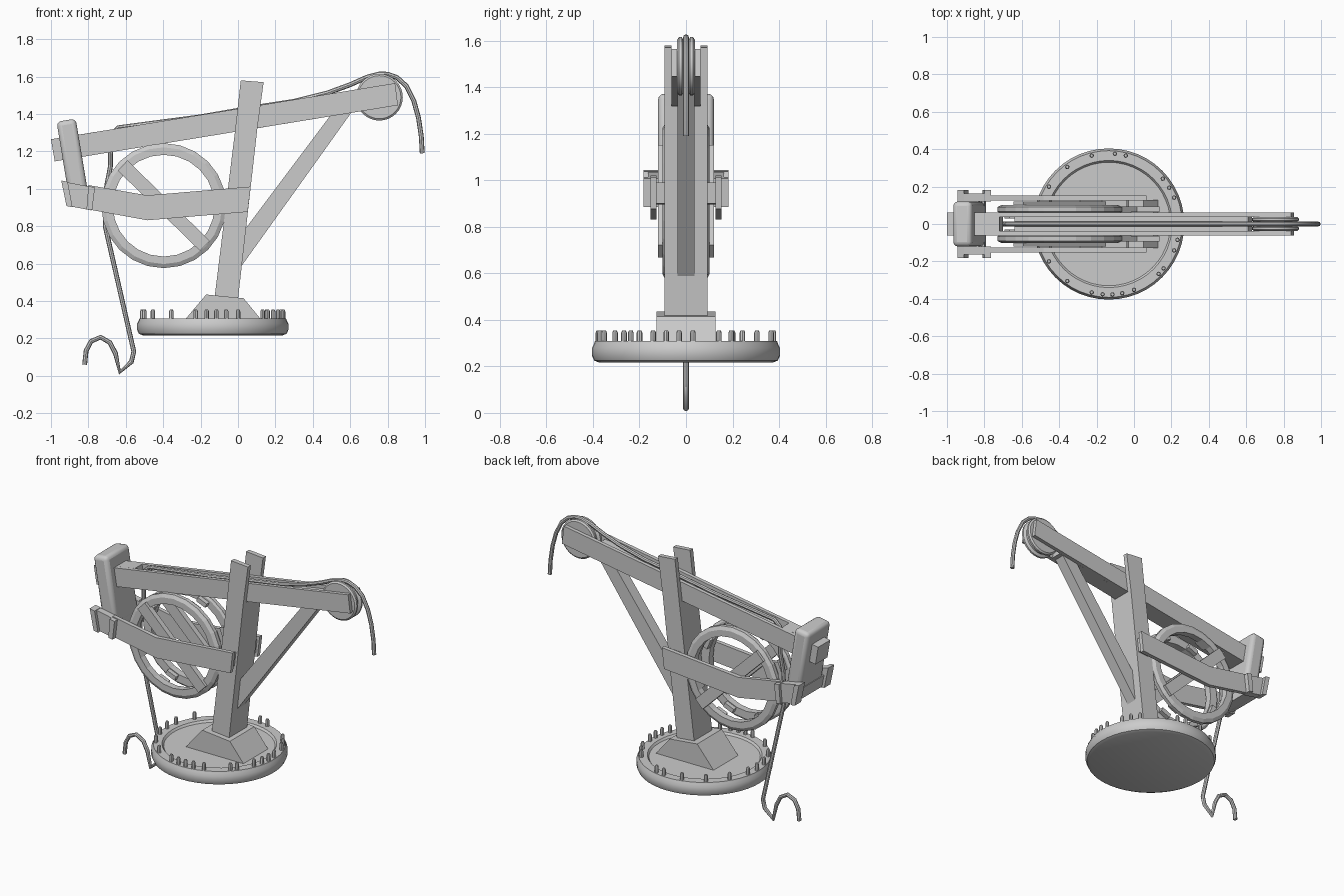
import bpy, bmesh, math
from mathutils import Vector

if "Cube" in bpy.data.objects:
    bpy.data.objects.remove(bpy.data.objects["Cube"])


def finish(name, bm, bevel=0.0, segments=2, smooth=False):
    bmesh.ops.recalc_face_normals(bm, faces=bm.faces)
    me = bpy.data.meshes.new(name)
    bm.to_mesh(me)
    bm.free()
    ob = bpy.data.objects.new(name, me)
    bpy.context.collection.objects.link(ob)
    bpy.ops.object.select_all(action='DESELECT')
    ob.select_set(True)
    bpy.context.view_layer.objects.active = ob
    if bevel:
        m = ob.modifiers.new("bevel", 'BEVEL')
        m.width, m.segments = bevel, segments
    if smooth:
        bpy.ops.object.shade_smooth_by_angle(angle=math.radians(35))
    return ob


def prism(name, pts, y0, y1, both=False, **kw):
    """Extrude an (x, z) outline from y0 to y1, optionally mirrored in y."""
    bm = bmesh.new()
    for s in ((1, -1) if both else (1,)):
        a = [bm.verts.new((x, s * y0, z)) for x, z in pts]
        b = [bm.verts.new((x, s * y1, z)) for x, z in pts]
        bm.faces.new(a)
        bm.faces.new(b)
        for i in range(len(pts)):
            j = (i + 1) % len(pts)
            bm.faces.new((a[i], a[j], b[j], b[i]))
    return finish(name, bm, **kw)


def lathe(name, profile, n, place, closed=False, signs=(1,), **kw):
    """Spin (radius, height) points; place maps (a, b, height) to a position."""
    bm = bmesh.new()
    for s in signs:
        rings = []
        for r, h in profile:
            rings.append([bm.verts.new(place(r * math.cos(2 * math.pi * k / n),
                                             r * math.sin(2 * math.pi * k / n), s * h))
                          for k in range(n)])
        pairs = list(zip(rings, rings[1:])) + ([(rings[-1], rings[0])] if closed else [])
        for p, q in pairs:
            for k in range(n):
                bm.faces.new((p[k], p[(k + 1) % n], q[(k + 1) % n], q[k]))
        if not closed:
            bm.faces.new(rings[0])
            bm.faces.new(rings[-1])
    return finish(name, bm, **kw)


def bar(p, q, w):
    """Outline of a straight bar from p to q of width w in the xz plane."""
    p, q = Vector(p), Vector(q)
    d = (q - p).normalized() * w / 2
    n = Vector((-d.y, d.x))
    return [tuple(v) for v in (p + n, q + n, q - n, p - n)]


# Round base with rim and recessed top
BX = -0.135
lathe("base", [(0.375, 0.217), (0.395, 0.225), (0.404, 0.245), (0.404, 0.28),
               (0.395, 0.298), (0.392, 0.308), (0.34, 0.308), (0.33, 0.295)],
      48, lambda a, b, h: (BX + a, b, h), smooth=True)

# Irregularly spaced pegs around the rim
bm = bmesh.new()
for deg in (104, 85, 76, 40, 31, 22, 4.5, -4.5, -13, -22, -39, -45, -69, -79, -87,
            -95, -104, -126, -148, 148, 126, 168, 180, -166):
    t = math.radians(deg)
    x, y = BX + 0.377 * math.cos(t), 0.377 * math.sin(t)
    rings = [[bm.verts.new((x + r * math.cos(k * math.pi / 4), y + r * math.sin(k * math.pi / 4), z))
              for k in range(8)] for r, z in ((0.012, 0.295), (0.012, 0.345), (0.008, 0.354))]
    for p, q in zip(rings, rings[1:]):
        for k in range(8):
            bm.faces.new((p[k], p[(k + 1) % 8], q[(k + 1) % 8], q[k]))
    bm.faces.new(rings[0])
    bm.faces.new(rings[-1])
finish("base_pegs", bm, smooth=True)

# Pedestal wedge
prism("pedestal", [(-0.29, 0.293), (-0.17, 0.435), (0.03, 0.415), (0.13, 0.293)], -0.127, 0.127)

# Mast: solid lower post and two prongs straddling the boom
prism("mast_post", [(-0.125, 0.42), (0.0, 0.41), (0.103, 1.32), (-0.017, 1.30)], -0.093, 0.093)
prism("mast_prongs", [(-0.017, 1.30), (0.103, 1.32), (0.137, 1.57), (0.015, 1.58)],
      0.063, 0.093, both=True)

# Boom: two planks, solid rear block, recessed filler between
prism("boom_planks", [(-1.0, 1.265), (0.84, 1.565), (0.855, 1.447), (-0.98, 1.147)],
      0.037, 0.062, both=True)
prism("boom_rear_block", [(-1.0, 1.265), (-0.72, 1.311), (-0.70, 1.193), (-0.98, 1.147)], -0.037, 0.037)
prism("boom_filler", [(-0.64, 1.30), (0.61, 1.504), (0.63, 1.41), (-0.62, 1.206)], -0.037, 0.037)

# Diagonal brace
prism("brace", [(0.035, 0.78), (0.50, 1.40), (0.615, 1.42), (0.01, 0.575)], -0.036, 0.036)

# Pulley wheel with rope groove
lathe("pulley", [(0.115, -0.038), (0.125, -0.030), (0.125, -0.018), (0.108, -0.008),
                 (0.108, 0.008), (0.125, 0.018), (0.125, 0.030), (0.115, 0.038)],
      32, lambda a, b, h: (0.756 + a, h, 1.49 + b), smooth=True)

# Drum: two rings, diagonal spokes and cross slats
DX, DZ = -0.397, 0.91
lathe("drum_rings", [(0.272, 0.058), (0.32, 0.058), (0.334, 0.066), (0.334, 0.09),
                     (0.312, 0.102), (0.272, 0.102)], 24,
      lambda a, b, h: (DX + a, h, DZ + b), closed=True, signs=(1, -1))
prism("drum_spokes", bar((DX - 0.22, DZ + 0.215), (DX + 0.22, DZ - 0.215), 0.075),
      0.085, 0.12, both=True)
for i in range(8):
    t = math.radians(22.5 + 45 * i)
    c, s = math.cos(t), math.sin(t)
    p = (DX + 0.29 * c - 0.035 * s, DZ + 0.29 * s + 0.035 * c)
    q = (DX + 0.29 * c + 0.035 * s, DZ + 0.29 * s - 0.035 * c)
    for side in (-1, 1):
        prism("drum_slat", bar(p, q, 0.03), side * 0.03, side * 0.07)

# Bent side arms with spacer through the mast
prism("side_arms", [(0.068, 1.012), (-0.485, 0.965), (-0.80, 1.02), (-0.80, 0.89),
                    (-0.485, 0.832), (0.052, 0.877)], 0.126, 0.153, both=True)
prism("arm_spacer", [(-0.03, 0.985), (0.05, 0.99), (0.04, 0.90), (-0.04, 0.895)], -0.13, 0.13)

# Clamps on the arm ends: plate with raised end ribs, and cross plates
prism("clamp_plates", [(-0.94, 1.04), (-0.77, 1.008), (-0.785, 0.885), (-0.915, 0.91)],
      0.12, 0.163, both=True)
prism("clamp_front_ribs", [(-0.80, 1.014), (-0.765, 1.008), (-0.78, 0.885), (-0.81, 0.89)],
      0.12, 0.183, both=True)
prism("clamp_rear_ribs", [(-0.945, 1.045), (-0.91, 1.037), (-0.885, 0.902), (-0.917, 0.908)],
      0.12, 0.183, both=True)
prism("clamp_cross", [(-0.915, 0.99), (-0.80, 0.97), (-0.79, 0.895), (-0.90, 0.912)], -0.125, 0.125)

# Rounded counterweight
prism("counterweight", bar((-0.919, 1.367), (-0.843, 0.91), 0.104), -0.12, 0.12,
      bevel=0.025, segments=3, smooth=True)

# Rope: over the pulley, along the boom, down past the drum to a curled end
path = [(0.985, 1.19), (0.98, 1.28), (0.965, 1.38), (0.94, 1.47), (0.90, 1.55), (0.85, 1.595),
        (0.80, 1.613), (0.755, 1.614), (0.69, 1.597), (0.60, 1.557), (0.48, 1.513), (0.30, 1.468),
        (0.1, 1.437), (-0.2, 1.385), (-0.64, 1.327), (-0.68, 1.29), (-0.682, 1.12),
        (-0.705, 1.0), (-0.71, 0.80), (-0.557, 0.13), (-0.57, 0.075), (-0.632, 0.02),
        (-0.655, 0.12), (-0.685, 0.178), (-0.735, 0.207), (-0.785, 0.185), (-0.812, 0.135),
        (-0.82, 0.06)]
cu = bpy.data.curves.new("rope", 'CURVE')
cu.dimensions = '3D'
cu.bevel_depth, cu.bevel_resolution, cu.use_fill_caps = 0.013, 2, True
sp = cu.splines.new('POLY')
sp.points.add(len(path) - 1)
for pt, (x, z) in zip(sp.points, path):
    pt.co = (x, 0, z, 1)
rope = bpy.data.objects.new("rope", cu)
bpy.context.collection.objects.link(rope)
bpy.ops.object.select_all(action='DESELECT')
rope.select_set(True)
bpy.context.view_layer.objects.active = rope
bpy.ops.object.convert(target='MESH')
bpy.ops.object.shade_smooth_by_angle(angle=math.radians(40))
